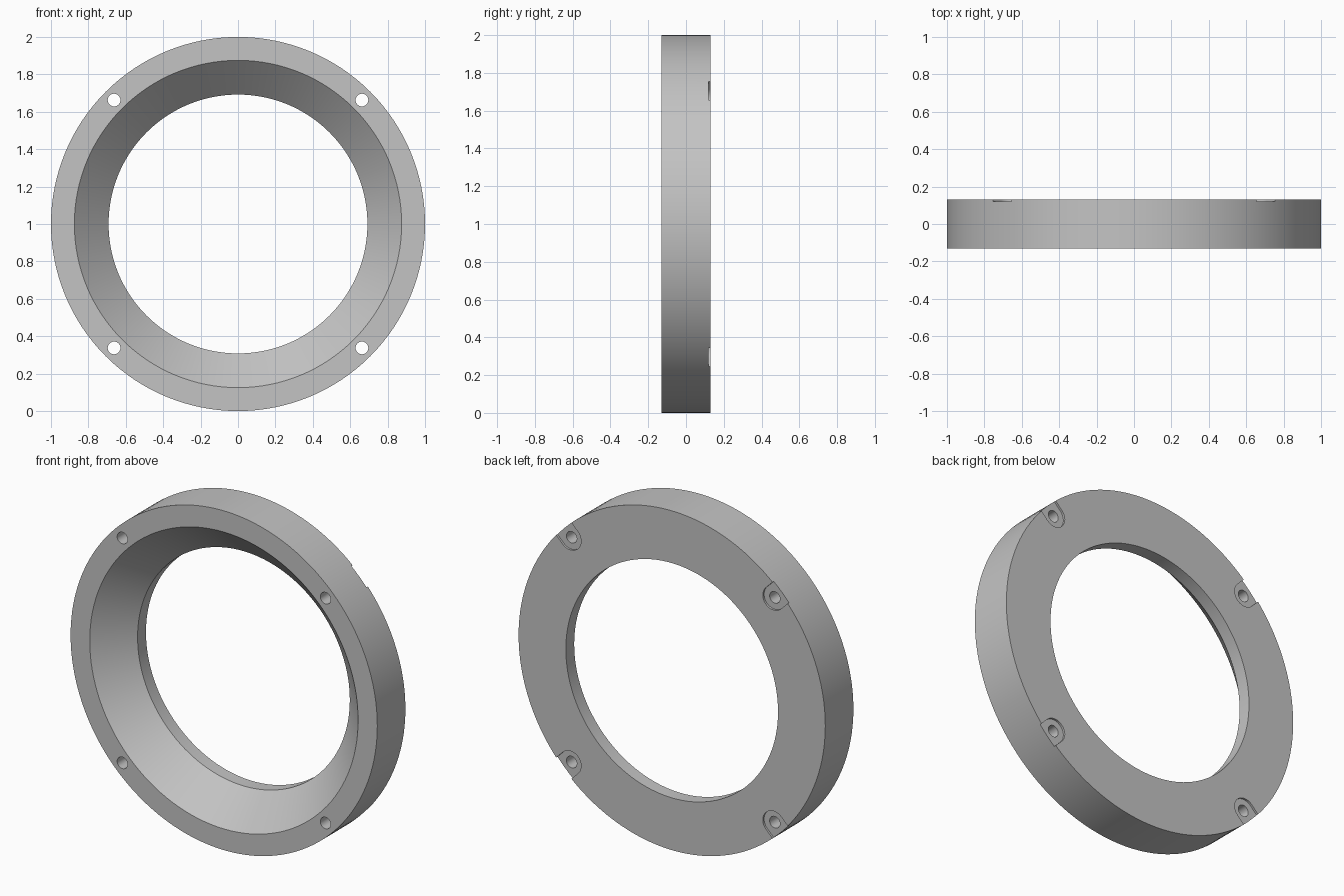
import bpy, bmesh, math
from mathutils import Matrix, Vector

if "Cube" in bpy.data.objects:
    bpy.data.objects.remove(bpy.data.objects["Cube"])

HALF = 0.131      # half thickness of the ring
SEGMENTS = 128
HOLE_AT = 0.937   # distance of the screw holes from the axis

grey = bpy.data.materials.new("plain grey")
grey.use_nodes = True
colour = (0.55, 0.55, 0.55, 1)
grey.diffuse_color = colour
grey.node_tree.nodes["Principled BSDF"].inputs["Base Color"].default_value = colour


def make_object(name, bm):
    bmesh.ops.recalc_face_normals(bm, faces=bm.faces)
    mesh = bpy.data.meshes.new(name)
    bm.to_mesh(mesh)
    bm.free()
    mesh.materials.append(grey)
    obj = bpy.data.objects.new(name, mesh)
    bpy.context.collection.objects.link(obj)
    return obj


def cut(target, cutter):
    mod = target.modifiers.new("cut", 'BOOLEAN')
    mod.operation = 'DIFFERENCE'
    mod.solver = 'EXACT'
    mod.object = cutter
    bpy.ops.object.select_all(action='DESELECT')
    bpy.context.view_layer.objects.active = target
    target.select_set(True)
    bpy.ops.object.modifier_apply(modifier=mod.name)
    bpy.data.objects.remove(cutter)


def prism(name, outline, y0, y1, angle):
    """Extrude an x-z outline along y, then turn it about the ring axis."""
    bm = bmesh.new()
    face = bm.faces.new([bm.verts.new((x, y0, z)) for x, z in outline])
    new = bmesh.ops.extrude_face_region(bm, geom=[face])["geom"]
    verts = [v for v in new if isinstance(v, bmesh.types.BMVert)]
    bmesh.ops.translate(bm, verts=verts, vec=(0, y1 - y0, 0))
    turn = Matrix.Translation((0, 0, 1)) @ Matrix.Rotation(angle, 4, 'Y')
    bmesh.ops.transform(bm, matrix=turn, verts=bm.verts)
    return make_object(name, bm)


def arc(radius, start, end, steps):
    return [(HOLE_AT + radius * math.cos(a), radius * math.sin(a))
            for a in (start + (end - start) * i / steps for i in range(steps + 1))]


# Ring body: rim, conical mouth and short straight bore, turned about y
profile = [(1, -HALF), (1, HALF), (0.692, HALF), (0.692, 0.053), (0.875, -HALF)]
bm = bmesh.new()
verts = [bm.verts.new((r, y, 1)) for r, y in profile]
edges = [bm.edges.new((verts[i], verts[(i + 1) % len(verts)])) for i in range(len(verts))]
bmesh.ops.spin(bm, geom=verts + edges, cent=(0, 0, 1), axis=(0, 1, 0),
               angle=math.tau, steps=SEGMENTS, use_merge=True)
bmesh.ops.remove_doubles(bm, verts=bm.verts, dist=1e-5)
ring = make_object("mounting_ring", bm)

# Four screw holes, each in a shallow round-ended pocket open at the rim
hole = arc(0.034, 0, math.tau, 32)[:-1]
pocket = arc(0.07, math.pi / 2, 1.5 * math.pi, 24) + [(1.1, -0.07), (1.1, 0.07)]
for i in range(4):
    angle = math.radians(45 + 90 * i)
    cut(ring, prism("pocket_cutter", pocket, HALF - 0.012, HALF + 0.1, angle))
    cut(ring, prism("hole_cutter", hole, -HALF - 0.1, HALF + 0.1, angle))

bpy.ops.object.select_all(action='DESELECT')
ring.select_set(True)
bpy.context.view_layer.objects.active = ring
bpy.ops.object.shade_smooth_by_angle(angle=math.radians(25))
